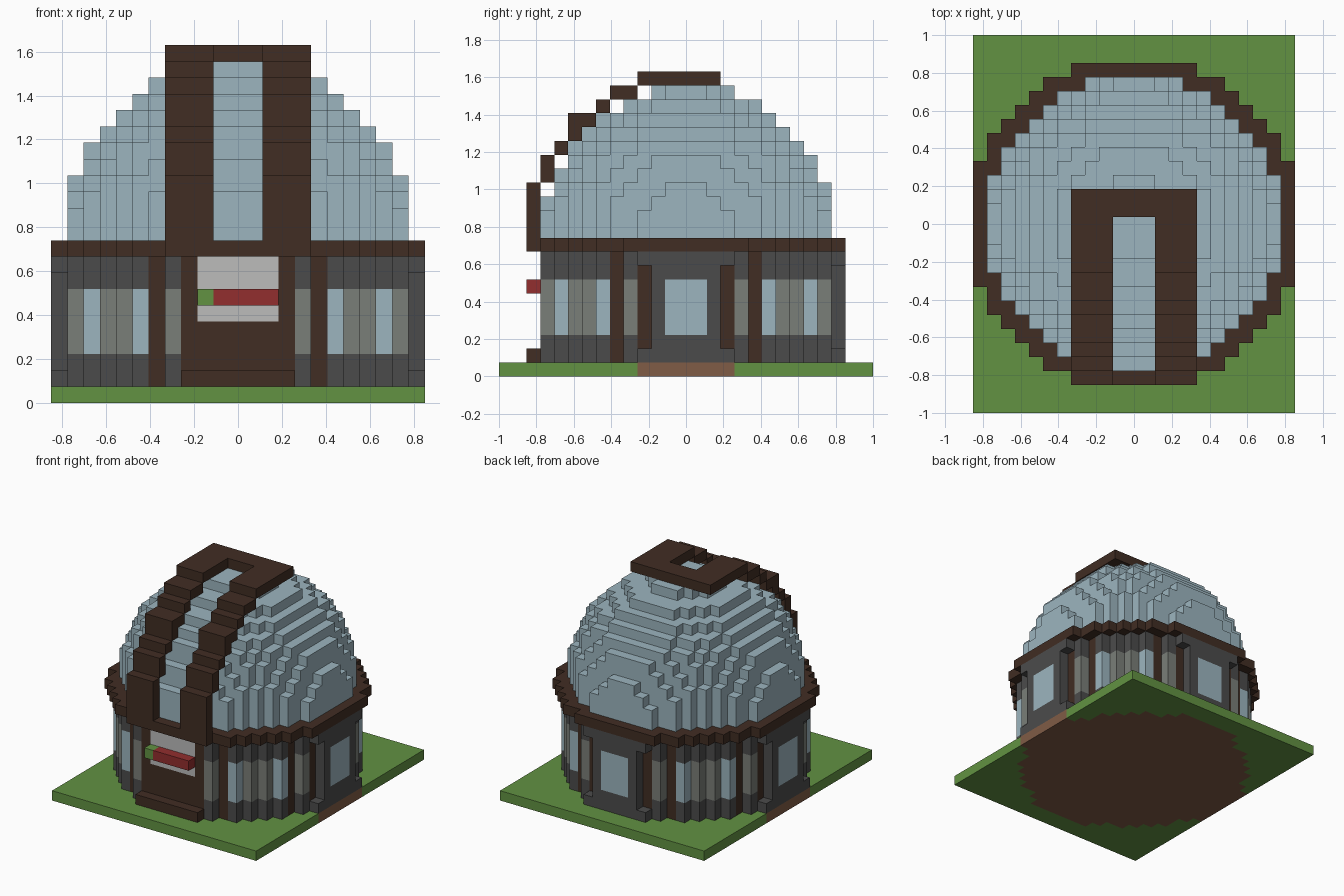
import bpy
import bmesh

if "Cube" in bpy.data.objects:
    bpy.data.objects.remove(bpy.data.objects["Cube"])

U = 2 / 27          # block size
CENTRE_ROW = 10     # row of the dome's centre


def material(name, rgb):
    lin = [(c / 255 / 12.92) if c < 11 else ((c / 255 + 0.055) / 1.055) ** 2.4 for c in rgb]
    mat = bpy.data.materials.new(name)
    mat.use_nodes = True
    mat.diffuse_color = (*lin, 1)
    mat.node_tree.nodes["Principled BSDF"].inputs["Base Color"].default_value = (*lin, 1)
    return mat


GRASS = material("grass_green", (98, 146, 66))
EARTH = material("floor_brown", (128, 92, 70))
WOOD = material("dark_wood", (65, 45, 35))
STONE = material("dark_stone", (75, 75, 75))
GREY = material("mid_grey", (122, 126, 120))
BLUE = material("pale_blue", (156, 181, 191))
PALE = material("sign_grey", (188, 188, 187))
RED = material("red", (146, 46, 46))

blocks = {}         # cell -> (part name, material)


def span(a, b):
    return range(a, b + 1)


def fill(part, mat, xs, ys, zs, keep=lambda x, y, z: True):
    for x in xs:
        for y in ys:
            for z in zs:
                if keep(x, y, z):
                    blocks[x, y, z] = (part, mat)


def disc(limit):
    return lambda x, y, z: x * x + y * y <= limit


FULL = span(-11, 11)

# Ground slab and the round floor let into it
fill("ground", GRASS, FULL, span(-13, 13), [0])
fill("floor", EARTH, FULL, FULL, [0], disc(120))
fill("floor", EARTH, FULL, span(-3, 3), [0])
fill("floor", EARTH, span(-3, 3), FULL, [0])

# Round wall, with a band of windows and piers set by position round the ring
fill("wall", STONE, FULL, FULL, span(1, 8), disc(120))


def ring(far, near):
    return lambda x, y, z: sorted((abs(x), abs(y))) == [near, far]


for far, near in ((10, 4), (8, 7)):
    fill("wall_panels", GREY, FULL, FULL, span(3, 6), ring(far, near))
fill("wall_windows", BLUE, FULL, FULL, span(3, 6), ring(9, 6))
fill("wall_piers", WOOD, FULL, FULL, span(1, 8), ring(9, 5))
fill("bay_piers", WOOD, FULL, FULL, span(2, 7), ring(10, 3))


# Projecting window bays on both sides and the back
def bay(place):
    for across in span(-3, 3):
        for z in span(1, 8):
            if abs(across) < 3 or z in (1, 8):
                glass = abs(across) < 2 and 3 <= z <= 6
                blocks[(*place(across), z)] = ("bay_windows", BLUE) if glass else ("window_bays", STONE)


bay(lambda a: (11, a))
bay(lambda a: (-11, a))
bay(lambda a: (a, 11))

# Wooden front with a doorstep, sign panel and coloured bar
fill("front_panel", WOOD, span(-3, 3), [-10], span(1, 8))
fill("front_step", WOOD, span(-3, 3), [-11], [1])
fill("sign_panel", PALE, span(-2, 2), [-10], span(5, 8))
fill("sign_bar", RED, span(-1, 2), [-11], [6])
fill("sign_bar_end", GRASS, [-2], [-11], [6])

# Trim ring under the dome
fill("trim_ring", WOOD, FULL, FULL, [9], disc(140))


# Stepped dome, slightly shallower behind the shutter rails
def in_dome(x, y, z):
    rise = (z - CENTRE_ROW) ** 2
    under_rails = abs(x) <= 4 and y < 0
    return x * x + y * y + rise <= 110 and not (under_rails and y * y + rise > 105)


fill("dome", BLUE, FULL, FULL, span(10, 20), in_dome)

# Shutter rails climbing the front of the dome: y, bottom row, top row
STEPS = [(-11, 9, 13), (-10, 14, 15), (-9, 16, 16), (-8, 17, 18), (-7, 18, 18),
         (-6, 19, 19), (-5, 20, 20), (-4, 20, 20)]
STEPS += [(y, 21, 21) for y in span(-3, 2)]
for y, low, high in STEPS:
    for xs in (span(-4, -2), span(2, 4)):
        fill("shutter_rails", WOOD, xs, [y], span(low, high))
fill("shutter_cap", WOOD, span(-4, 4), span(1, 2), [21])


# Turn each part's exposed block faces into a mesh
def build(part):
    mat = next(m for p, m in blocks.values() if p == part)
    bm = bmesh.new()
    verts = {}

    def vert(p):
        if p not in verts:
            verts[p] = bm.verts.new(((p[0] - 0.5) * U, (p[1] - 0.5) * U, p[2] * U))
        return verts[p]

    for cell, (owner, _) in blocks.items():
        if owner != part:
            continue
        for k in range(3):
            for side in (0, 1):
                beside = list(cell)
                beside[k] += 2 * side - 1
                if tuple(beside) in blocks:
                    continue
                quad = []
                for a, b in ((0, 0), (1, 0), (1, 1), (0, 1)):
                    p = list(cell)
                    p[k] += side
                    p[(k + 1) % 3] += a
                    p[(k + 2) % 3] += b
                    quad.append(vert(tuple(p)))
                bm.faces.new(quad if side else quad[::-1])
    mesh = bpy.data.meshes.new(part)
    bm.to_mesh(mesh)
    bm.free()
    mesh.materials.append(mat)
    bpy.context.scene.collection.objects.link(bpy.data.objects.new(part, mesh))


for part_name in dict.fromkeys(p for p, _ in blocks.values()):
    build(part_name)
